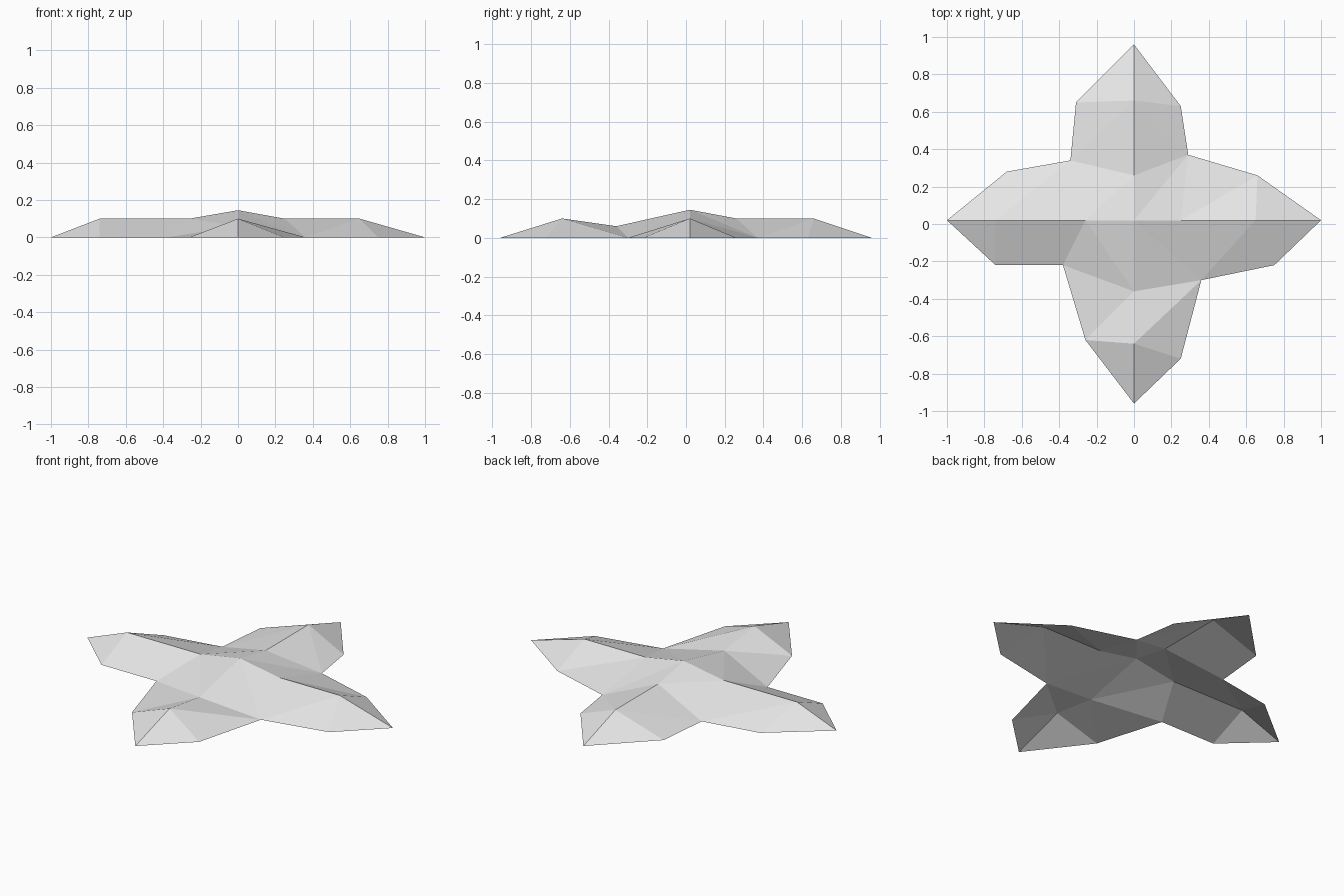
import bpy
import bmesh

cube = bpy.data.objects.get("Cube")
if cube:
    bpy.data.objects.remove(cube, do_unlink=True)

mat = bpy.data.materials.new("light_grey")
mat.use_nodes = True
mat.use_backface_culling = False
grey = (0.8, 0.8, 0.8, 1.0)
mat.diffuse_color = grey
mat.node_tree.nodes["Principled BSDF"].inputs["Base Color"].default_value = grey

# Four arms, counter-clockwise from the left (+x) arm.
# inner/outer are ridge points; right/left shoulders and the notch lie on the ground.
# split_right/split_left: the flank is cut from the ridge's inner point to the shoulder.
# web_split: the web to the next arm is cut between the two inner ridge points.
ARMS = [
    dict(inner=(.25, .02, .10), outer=(.65, .02, .10), tip=(1, .02), right=(.75, -.22),
         left=(.66, .26), notch=(.29, .37), split_right=False, split_left=True, web_split=False),
    dict(inner=(0, .26, .10), outer=(0, .66, .10), tip=(0, .96), right=(.25, .63),
         left=(-.31, .65), notch=(-.34, .34), split_right=False, split_left=False, web_split=True),
    dict(inner=(-.26, .02, .10), outer=(-.74, .02, .10), tip=(-1, .02), right=(-.68, .28),
         left=(-.74, -.22), notch=(-.38, -.22), split_right=False, split_left=False, web_split=True),
    dict(inner=(0, -.36, .06), outer=(0, -.64, .10), tip=(0, -.96), right=(-.26, -.62),
         left=(.25, -.72), notch=(.36, -.30), split_right=True, split_left=False, web_split=False),
]

bm = bmesh.new()
peak = bm.verts.new((0, .02, .145))
arms = []
for arm in ARMS:
    verts = {}
    for key in ("inner", "outer", "tip", "right", "left", "notch"):
        p = arm[key]
        verts[key] = bm.verts.new(p if len(p) == 3 else (*p, 0))
    arms.append(verts)


def quad(a, b, c, d, cut_ac):
    """Two triangles, cut along a-c or along b-d."""
    tris = ((a, b, c), (a, c, d)) if cut_ac else ((a, b, d), (b, c, d))
    for tri in tris:
        bm.faces.new(tri)


for i, (arm, v) in enumerate(zip(ARMS, arms)):
    before = arms[i - 1]["notch"]
    after = arms[(i + 1) % 4]["inner"]
    # Pointed end
    bm.faces.new((v["right"], v["tip"], v["outer"]))
    bm.faces.new((v["tip"], v["left"], v["outer"]))
    # Flanks
    quad(v["inner"], before, v["right"], v["outer"], arm["split_right"])
    quad(v["inner"], v["outer"], v["left"], v["notch"], arm["split_left"])
    # Web between this arm and the next
    quad(peak, v["inner"], v["notch"], after, not arm["web_split"])

mesh = bpy.data.meshes.new("four_pointed_shell")
bm.to_mesh(mesh)
bm.free()
mesh.materials.append(mat)
shell = bpy.data.objects.new("four_pointed_shell", mesh)
bpy.context.collection.objects.link(shell)
